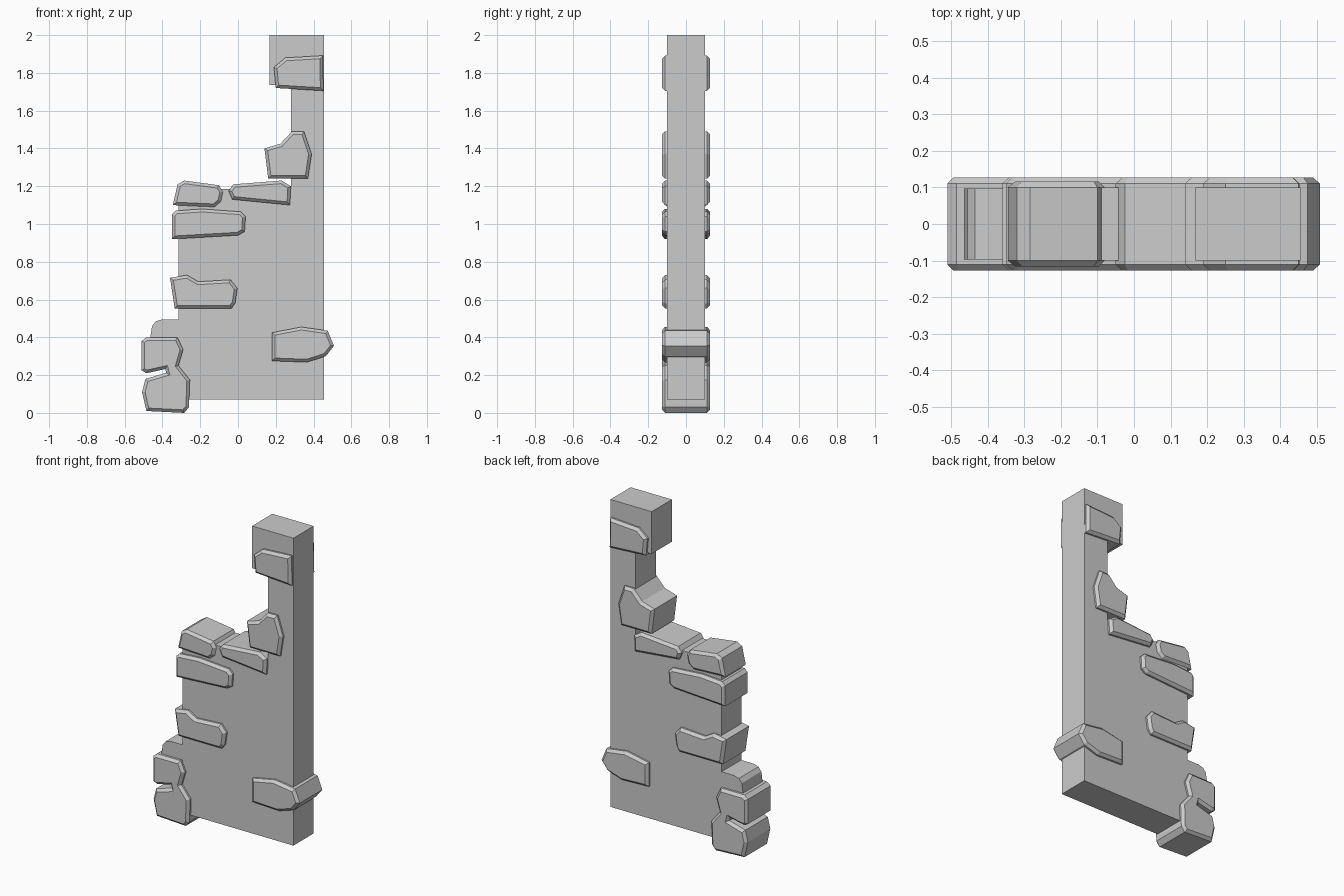
import bpy, bmesh


def slab(name, profile, half, bevel=0.0):
    """Extrude an xz outline through y, bevelling the front and back rims."""
    bm = bmesh.new()
    face = bm.faces.new([bm.verts.new((x, -half, z)) for x, z in profile])
    ext = bmesh.ops.extrude_face_region(bm, geom=[face], use_keep_orig=True)
    moved = [v for v in ext["geom"] if isinstance(v, bmesh.types.BMVert)]
    bmesh.ops.translate(bm, verts=moved, vec=(0, 2 * half, 0))
    bmesh.ops.recalc_face_normals(bm, faces=bm.faces[:])
    if bevel:
        rims = [e for e in bm.edges
                if abs(e.verts[0].co.y - e.verts[1].co.y) < 1e-5]
        bmesh.ops.bevel(bm, geom=rims, offset=bevel, segments=1,
                        affect='EDGES', profile=0.5, clamp_overlap=False)
    mesh = bpy.data.meshes.new(name)
    bm.to_mesh(mesh)
    bm.free()
    obj = bpy.data.objects.new(name, mesh)
    bpy.context.collection.objects.link(obj)
    return obj


# Broken wall: wide base, thin pillar and overhanging top block
slab("wall", [(-0.315, 0.07), (0.455, 0.07), (0.455, 2.0), (0.168, 2.0),
              (0.168, 1.735), (0.28, 1.735), (0.28, 1.185), (-0.315, 1.185)], 0.1)

# Small ledge above the foot stones
slab("ledge_stone", [(-0.47, 0.36), (-0.455, 0.46), (-0.435, 0.485),
                     (-0.40, 0.495), (-0.29, 0.495), (-0.29, 0.36)], 0.097)

# Stones running right through the wall
stones = {
    "top_stone": [(0.19, 1.83), (0.25, 1.88), (0.45, 1.892), (0.452, 1.705), (0.20, 1.72)],
    "pillar_stone": [(0.14, 1.40), (0.225, 1.425), (0.285, 1.49), (0.35, 1.49),
                     (0.39, 1.37), (0.37, 1.24), (0.16, 1.24)],
    "cap_stone_right": [(-0.05, 1.175), (-0.025, 1.21), (0.23, 1.23), (0.28, 1.20),
                        (0.275, 1.10), (-0.03, 1.13)],
    "cap_stone_left": [(-0.345, 1.10), (-0.32, 1.21), (-0.285, 1.23), (-0.10, 1.205),
                       (-0.08, 1.17), (-0.09, 1.12), (-0.125, 1.09)],
    "upper_stone": [(-0.35, 1.05), (-0.33, 1.07), (-0.19, 1.08), (0.015, 1.065),
                    (0.04, 1.04), (0.035, 0.96), (0, 0.94), (-0.35, 0.92)],
    "middle_stone": [(-0.36, 0.715), (-0.27, 0.73), (-0.21, 0.695), (-0.04, 0.705),
                     (-0.003, 0.66), (-0.015, 0.58), (-0.035, 0.553), (-0.335, 0.553)],
    "right_stone": [(0.18, 0.425), (0.335, 0.455), (0.475, 0.435), (0.508, 0.355),
                    (0.465, 0.30), (0.365, 0.268), (0.18, 0.275)],
    "foot_stones": [(-0.51, 0.38), (-0.485, 0.40), (-0.32, 0.40), (-0.29, 0.335),
                    (-0.315, 0.25), (-0.255, 0.175), (-0.26, 0.03), (-0.285, 0.0),
                    (-0.485, 0.01), (-0.508, 0.11), (-0.49, 0.18), (-0.38, 0.212),
                    (-0.385, 0.232), (-0.485, 0.21), (-0.51, 0.225)],
}
for name, outline in stones.items():
    slab(name, outline, 0.116 if name == "cap_stone_left" else 0.127, 0.016)
